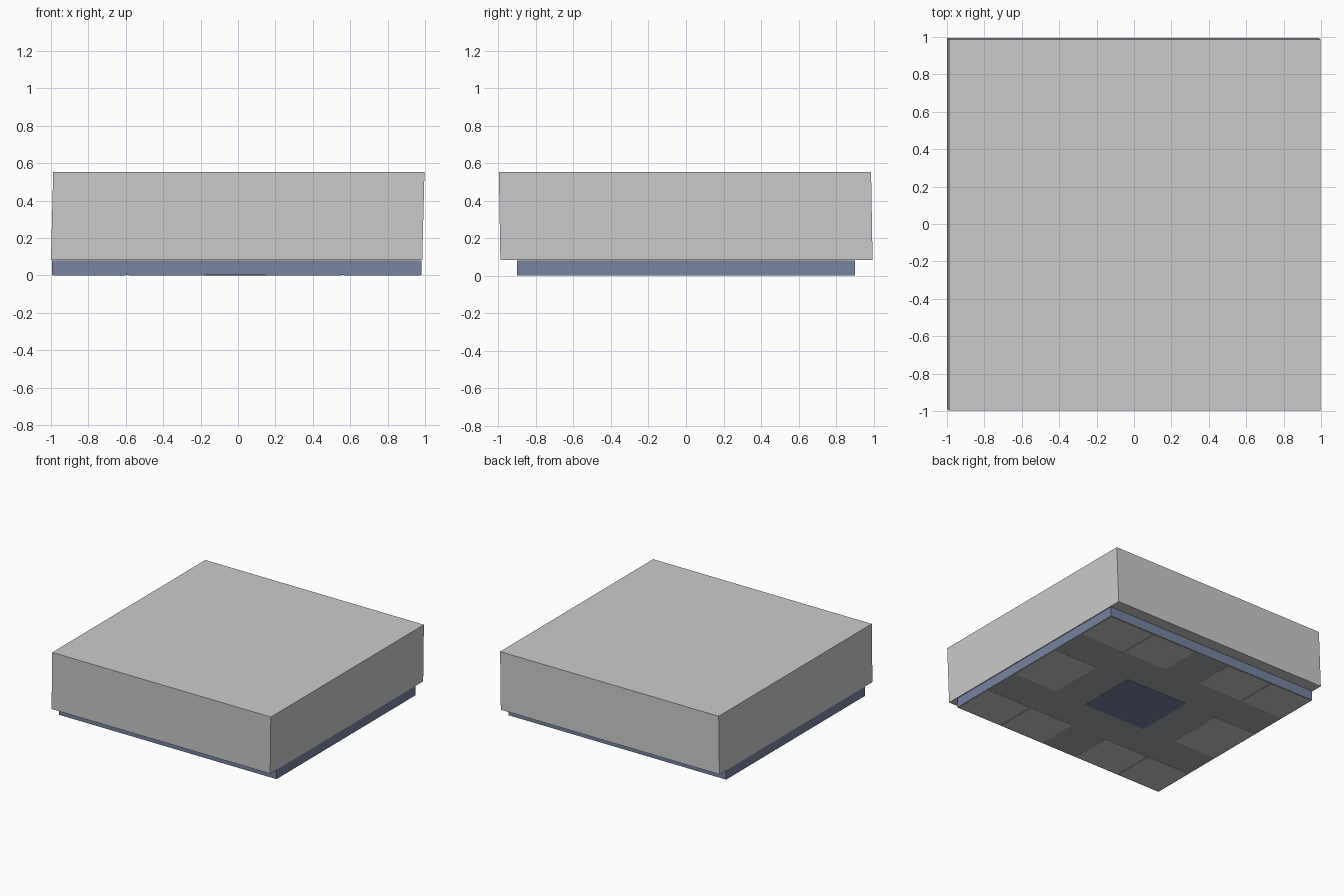
import bpy, bmesh

if "Cube" in bpy.data.objects:
    bpy.data.objects.remove(bpy.data.objects["Cube"])


def material(name, rgb):
    m = bpy.data.materials.new(name)
    m.diffuse_color = (*rgb, 1)
    m.use_nodes = True
    m.node_tree.nodes["Principled BSDF"].inputs["Base Color"].default_value = m.diffuse_color
    return m


blue = material("blue_plastic", (0.18, 0.23, 0.36))
dark = material("dark_underside", (0.40, 0.41, 0.42))


def box(name, x0, x1, y0, y1, z0, z1, mat=None, lean=(0, 0)):
    """Axis-aligned box; lean shifts the top face sideways."""
    bm = bmesh.new()
    bmesh.ops.create_cube(bm, size=1)
    for v in bm.verts:
        top = v.co.z > 0
        v.co.x = (x1 if v.co.x > 0 else x0) + (lean[0] if top else 0)
        v.co.y = (y1 if v.co.y > 0 else y0) + (lean[1] if top else 0)
        v.co.z = z1 if top else z0
    mesh = bpy.data.meshes.new(name)
    bm.to_mesh(mesh)
    bm.free()
    ob = bpy.data.objects.new(name, mesh)
    bpy.context.collection.objects.link(ob)
    if mat:
        mesh.materials.append(mat)
    return ob


# Load resting on the pallet, leaning very slightly
box("load", -1.0, 0.985, -0.99, 0.995, 0.082, 0.553, lean=(0.012, -0.008))

# Pallet slab with a thin dark underside
X0, X1, Y = -0.995, 0.98, 0.90
box("pallet", X0, X1, -Y, Y, 0.003, 0.08, blue)
box("underside", X0, X1, -Y, Y, 0.0015, 0.003, dark)

# Foot pads: four along the front and back, one at each side
GAP = 0.008
columns = [(X0, -0.59), (-0.59, -0.17), (0.14, 0.56), (0.56, X1)]
for side, (y0, y1) in (("front", (-Y, -0.54)), ("back", (0.54, Y))):
    for i, (x0, x1) in enumerate(columns):
        box(f"{side}_pad_{i + 1}", x0 + GAP, x1 - GAP, y0 + GAP, y1 - GAP, 0, 0.0015)
for side, (x0, x1) in (("left", columns[0]), ("right", columns[3])):
    box(f"{side}_pad", x0 + GAP, x1 - GAP, -0.235, 0.235, 0, 0.0015)

# Centre pad
box("centre_pad", -0.30, 0.27, -0.25, 0.25, 0, 0.0015, blue)
